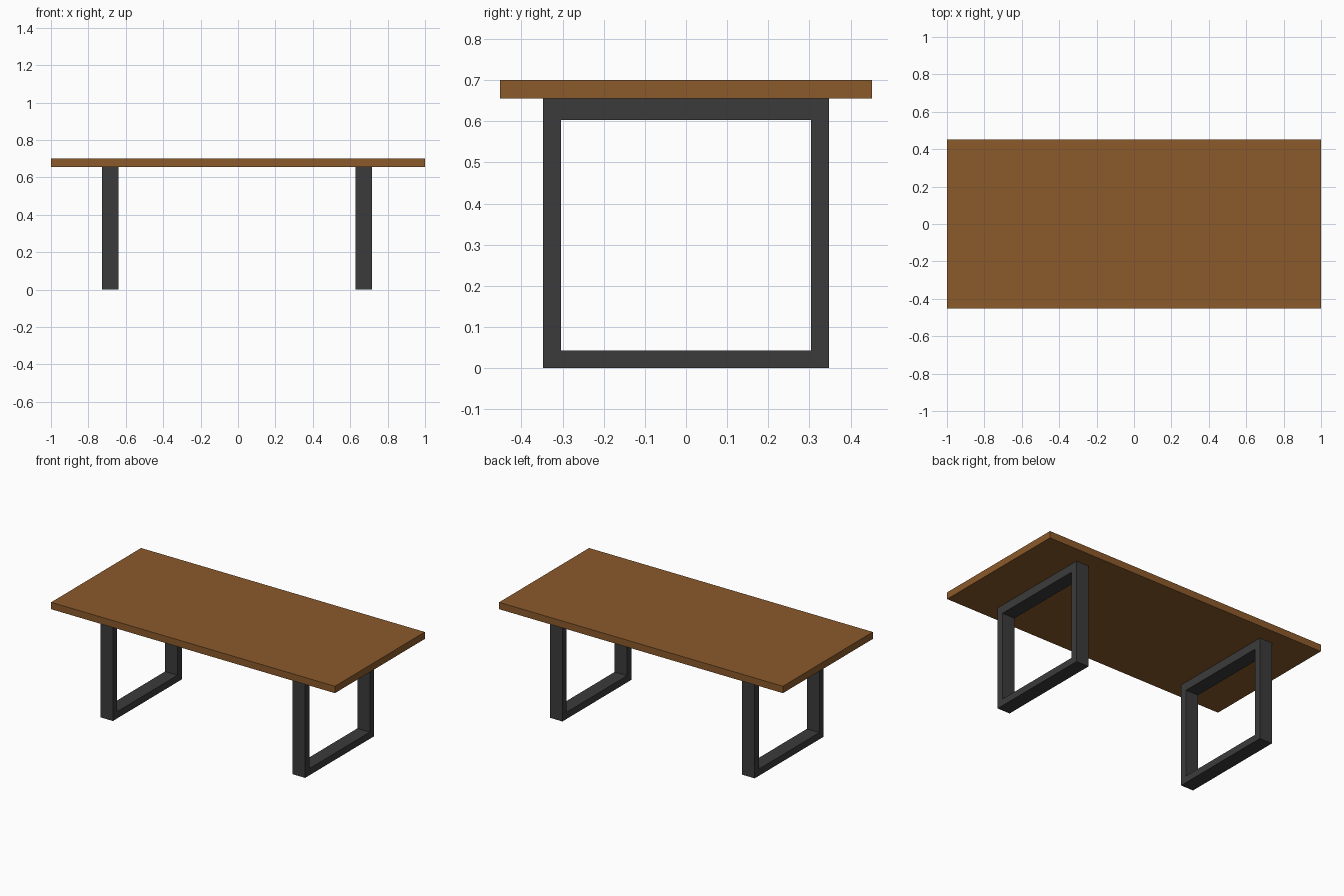
import bpy
import bmesh

if "Cube" in bpy.data.objects:
    bpy.data.objects.remove(bpy.data.objects["Cube"])


def material(name, rgb):
    m = bpy.data.materials.new(name)
    m.diffuse_color = (*rgb, 1.0)
    m.use_nodes = True
    m.node_tree.nodes["Principled BSDF"].inputs["Base Color"].default_value = m.diffuse_color
    return m


wood = material("brown_wood", (0.258, 0.102, 0.024))
metal = material("dark_metal", (0.044, 0.044, 0.044))


def finish(name, bm, mat):
    bmesh.ops.recalc_face_normals(bm, faces=bm.faces)
    mesh = bpy.data.meshes.new(name)
    bm.to_mesh(mesh)
    bm.free()
    mesh.materials.append(mat)
    obj = bpy.data.objects.new(name, mesh)
    bpy.context.collection.objects.link(obj)
    return obj


def slab(name, size, centre, mat):
    bm = bmesh.new()
    bmesh.ops.create_cube(bm, size=1.0)
    bmesh.ops.scale(bm, vec=size, verts=bm.verts)
    obj = finish(name, bm, mat)
    obj.location = centre
    return obj


def frame_leg(name, x0, x1, outer, inner, mat):
    """Rectangular ring in the YZ plane, extruded from x0 to x1."""
    def corners(y, z0, z1):
        return [(-y, z0), (y, z0), (y, z1), (-y, z1)]

    bm = bmesh.new()
    o = [bm.verts.new((x0, y, z)) for y, z in corners(*outer)]
    i = [bm.verts.new((x0, y, z)) for y, z in corners(*inner)]
    for k in range(4):
        n = (k + 1) % 4
        bm.faces.new((o[k], o[n], i[n], i[k]))
    ext = bmesh.ops.extrude_face_region(bm, geom=bm.faces[:], use_keep_orig=True)
    moved = [g for g in ext["geom"] if isinstance(g, bmesh.types.BMVert)]
    bmesh.ops.translate(bm, vec=(x1 - x0, 0, 0), verts=moved)
    return finish(name, bm, mat)


# Table top
slab("table_top", (2.0, 0.905, 0.044), (0, 0, 0.678), wood)

# Two closed rectangular leg frames: (half width, bottom, top)
OUTER = (0.347, 0.0, 0.656)
INNER = (0.304, 0.043, 0.603)
for name, x0, x1 in (("left_leg_frame", -0.727, -0.639),
                     ("right_leg_frame", 0.628, 0.716)):
    frame_leg(name, x0, x1, OUTER, INNER, metal)
